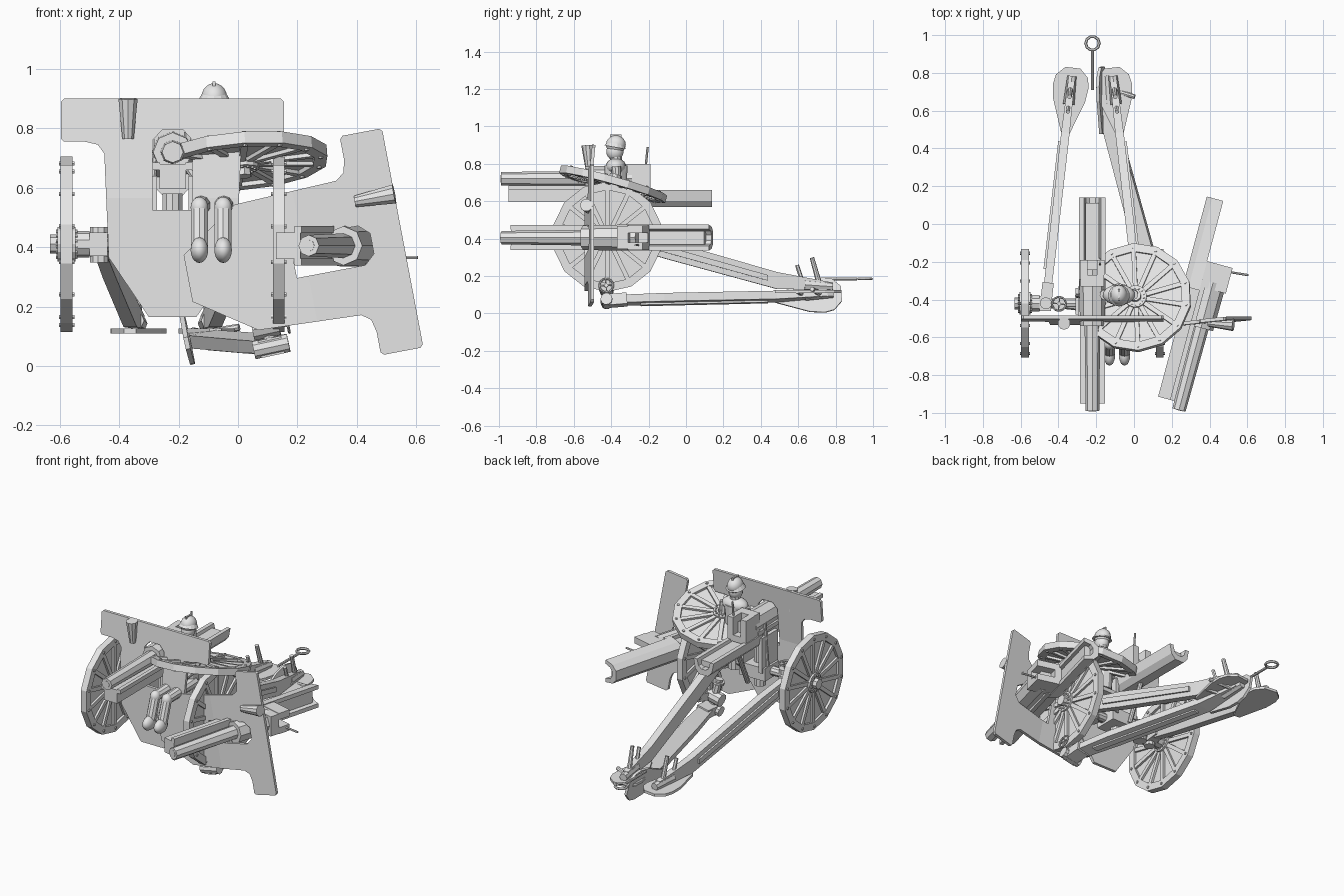
import bpy, bmesh, math
from mathutils import Matrix, Vector

if "Cube" in bpy.data.objects:
    bpy.data.objects.remove(bpy.data.objects["Cube"])

grey = bpy.data.materials.new("plain grey")
grey.diffuse_color = (0.8, 0.8, 0.8, 1)
grey.use_nodes = True
grey.node_tree.nodes["Principled BSDF"].inputs["Base Color"].default_value = grey.diffuse_color
T = Matrix.Translation
I = Matrix.Identity(4)
C = -0.22                      # centre line of the standing carriage


def frame(o, Y, Z):
    """Placement from an origin, a y direction and a rough up direction."""
    Y = Vector(Y).normalized()
    X = Y.cross(Vector(Z)).normalized()
    return T(o) @ Matrix((X, Y, X.cross(Y))).transposed().to_4x4()


def obj(name, bm, M=I, smooth=False):
    bmesh.ops.recalc_face_normals(bm, faces=bm.faces)
    me = bpy.data.meshes.new(name)
    bm.to_mesh(me)
    bm.free()
    me.materials.append(grey)
    for p in me.polygons:
        p.use_smooth = smooth
    o = bpy.data.objects.new(name, me)
    bpy.context.collection.objects.link(o)
    o.matrix_world = M
    return o


def add_box(bm, lo, hi, M=I):
    lo, hi = Vector(lo), Vector(hi)
    bmesh.ops.create_cube(bm, size=1, matrix=M @ T((lo + hi) / 2) @ Matrix.Diagonal((*(hi - lo), 1)))


def add_cyl(bm, p0, p1, r, r2=None, n=10):
    p0, p1 = Vector(p0), Vector(p1)
    d = p1 - p0
    R = d.to_track_quat('Z', 'Y').to_matrix().to_4x4()
    bmesh.ops.create_cone(bm, cap_ends=True, segments=n, radius1=r, radius2=r if r2 is None else r2,
                          depth=d.length, matrix=T((p0 + p1) / 2) @ R)


def box(name, lo, hi, M=I):
    bm = bmesh.new()
    add_box(bm, lo, hi)
    return obj(name, bm, M)


def cyl(name, p0, p1, r, r2=None, n=10, M=I):
    bm = bmesh.new()
    add_cyl(bm, p0, p1, r, r2, n)
    return obj(name, bm, M)


def add_prism(bm, pts, thick):
    f = bm.faces.new([bm.verts.new(p) for p in pts])
    r = bmesh.ops.extrude_face_region(bm, geom=[f])
    bmesh.ops.translate(bm, vec=thick, verts=[v for v in r['geom'] if isinstance(v, bmesh.types.BMVert)])


def beam(name, stations, M=I):
    """Tapered beam; each station is (x, y, z, width, height)."""
    bm = bmesh.new()
    rings = [[bm.verts.new((x + sx * w / 2, y, z + sz * h / 2))
              for sx, sz in ((-1, -1), (1, -1), (1, 1), (-1, 1))] for x, y, z, w, h in stations]
    for a, b in zip(rings, rings[1:]):
        for i in range(4):
            j = (i + 1) % 4
            bm.faces.new((a[i], a[j], b[j], b[i]))
    bm.faces.new(rings[0])
    bm.faces.new(rings[-1])
    return obj(name, bm, M)


def ball(name, c, s, seg=14):
    bm = bmesh.new()
    bmesh.ops.create_uvsphere(bm, u_segments=seg, v_segments=10, radius=1,
                              matrix=T(c) @ Matrix.Diagonal((*s, 1)))
    return obj(name, bm, I, True)


def lathe_ring(bm, prof, n):
    ring = [[bm.verts.new((r * math.cos(a), r * math.sin(a), z)) for r, z in prof]
            for a in (math.tau * i / n for i in range(n))]
    m = len(prof)
    for i in range(n):
        a, b = ring[i], ring[(i + 1) % n]
        for k in range(m):
            bm.faces.new((a[k], b[k], b[(k + 1) % m], a[(k + 1) % m]))


def torus(name, M, R, r, n=16):
    bm = bmesh.new()
    lathe_ring(bm, [(R + r * math.cos(k * math.tau / 6), r * math.sin(k * math.tau / 6)) for k in range(6)], n)
    return obj(name, bm, M)


def wheel(name, M, n=14):
    bm = bmesh.new()
    lathe_ring(bm, [(0.25, -0.02), (0.295, -0.02), (0.295, 0.02), (0.25, 0.02)], n)
    add_cyl(bm, (0, 0, -0.005), (0, 0, 0.005), 0.255, n=n)
    add_cyl(bm, (0, 0, -0.03), (0, 0, 0.03), 0.06, n=n)
    add_cyl(bm, (0, 0, -0.055), (0, 0, 0.055), 0.032, n=8)
    for a in (math.tau * i / n for i in range(n)):
        add_box(bm, (0.05, -0.012, -0.018), (0.255, 0.012, 0.018), Matrix.Rotation(a, 4, 'Z'))
        for R, h, r in ((0.272, 0.026, 0.008), (0.045, 0.036, 0.006)):
            c, s = R * math.cos(a), R * math.sin(a)
            add_cyl(bm, (c, s, -h), (c, s, h), r, n=6)
    obj(name, bm, M)


def hand_wheel(name, M):
    torus(name, M, 0.037, 0.005)
    for d in ((0.037, 0, 0), (0, 0.037, 0)):
        cyl(name + "_spoke", [-k for k in d], d, 0.004, None, 6, M)


def shield(name, M):
    bm = bmesh.new()
    half = [(0, 0), (0.08, 0), (0.215, 0.2), (0.23, 0.55), (0.252, 0.58), (0.295, 0.59), (0.365, 0.59),
            (0.375, 0.60), (0.375, 0.725), (0.365, 0.735), (0, 0.735), (0, 0.63), (0.035, 0.63),
            (0.067, 0.595), (0.067, 0.36), (0, 0.36)]
    for s in (-1, 1):
        add_prism(bm, [(s * x, -0.009, z) for x, z in half], (0, 0.018, 0))
    # upper part leans back
    bmesh.ops.bisect_plane(bm, geom=bm.verts[:] + bm.edges[:] + bm.faces[:],
                           plane_co=(0, 0, 0.4), plane_no=(0, 0, 1))
    for v in bm.verts:
        v.co.y += -0.018 + 0.033 * max(0, (v.co.z - 0.4) / 0.335)
    obj(name, bm, M)
    # flared sight groove at the top edge
    cyl(name + "_sight_groove", (-0.15, -0.008, 0.6), (-0.15, -0.018, 0.735), 0.02, 0.034, 10, M)


def gun(name, M):
    # barrel starts at the local origin and runs back along y
    cyl(name + "_tube", (0, 0, 0), (0, 0.75, 0), 0.036, 0.045, 8, M)
    cyl(name + "_muzzle_bore", (0, -0.002, 0), (0, 0.01, 0), 0.02, None, 8, M)
    cyl(name + "_sleeve", (0, 0.45, 0), (0, 0.70, 0), 0.066, 0.07, 8, M)
    box(name + "_front_cradle", (-0.045, 0.04, -0.125), (0.045, 0.68, -0.04), M)
    for s in (-1, 1):
        box(name + "_cradle_rail", (s * 0.055 - 0.012, 0.04, -0.06), (s * 0.055 + 0.012, 0.68, -0.035), M)
    bm = bmesh.new()
    u = [(-0.07, -0.06), (-0.058, -0.12), (-0.03, -0.15), (0.03, -0.15), (0.058, -0.12), (0.07, -0.06),
         (0.045, -0.06), (0.035, -0.1), (0.015, -0.115), (-0.015, -0.115), (-0.035, -0.1), (-0.045, -0.06)]
    add_prism(bm, [(x, 0.64, z) for x, z in u], (0, 0.49, 0))
    obj(name + "_rear_trough", bm, M)
    box(name + "_trough_slide", (-0.036, 0.64, -0.11), (0.036, 1.10, -0.075), M)
    # breech with open rear notch
    box(name + "_breech_body", (-0.062, 0.66, -0.07), (0.062, 0.72, 0.08), M)
    for s in (-1, 1):
        box(name + "_breech_cheek", (s * 0.045 - 0.02, 0.72, -0.07), (s * 0.045 + 0.02, 0.80, 0.08), M)
    box(name + "_breech_base", (-0.062, 0.72, -0.07), (0.062, 0.80, -0.03), M)
    cyl(name + "_breech_lever", (0.04, 0.775, 0.07), (0.04, 0.785, 0.17), 0.006, None, 6, M)


def trail(name, M, s):
    # sloping leg from the hinge down to the spade
    beam(name + "_beam", [(0, 0.0, 0.29, 0.042, 0.08), (0, 0.25, 0.225, 0.045, 0.1), (0, 0.85, 0.058, 0.045, 0.09),
                          (0, 1.12, 0.03, 0.035, 0.045)], M)
    beam(name + "_side_panel", [(s * 0.026, 0.12, 0.26, 0.014, 0.035), (s * 0.026, 0.8, 0.072, 0.014, 0.03)], M)
    box(name + "_hinge", (-0.03, -0.08, 0.25), (0.03, 0.05, 0.33), M)
    cyl(name + "_hinge_pin", (0, -0.06, 0.23), (0, -0.06, 0.35), 0.032, None, 10, M)
    # knuckle, stub arm and hand wheel beside the hinge
    k = -s * 0.07
    cyl(name + "_knuckle", (k, -0.055, 0.24), (k, -0.055, 0.33), 0.04, None, 10, M)
    cyl(name + "_stub_arm", (0, -0.055, 0.29), (-s * 0.19, -0.055, 0.29), 0.024, None, 8, M)
    cyl(name + "_stub_flange", (-s * 0.16, -0.055, 0.29), (-s * 0.175, -0.055, 0.29), 0.036, None, 10, M)
    cyl(name + "_hand_wheel_shaft", (k, -0.055, 0.3), (k, -0.055, 0.365), 0.01, None, 8, M)
    hand_wheel(name + "_hand_wheel", M @ T((k, -0.055, 0.36)))
    # spade
    bm = bmesh.new()
    half = [(0.02, 0.84), (0.085, 1.02), (0.095, 1.10), (0.085, 1.15), (0.04, 1.195)]
    out = half + [(-x, y) for x, y in reversed(half)]
    add_prism(bm, [(x, y, -0.008) for x, y in out], (0, 0, 0.016))
    obj(name + "_spade", bm, M)
    cyl(name + "_spade_mount", (0, 1.0, 0.035), (0, 1.15, 0.025), 0.03, 0.024, 8, M)
    cyl(name + "_tall_handle", (0, 1.08, 0.04), (0, 1.04, 0.18), 0.015, 0.012, 8, M)
    cyl(name + "_short_handle", (0, 0.99, 0.05), (0, 0.96, 0.14), 0.011, None, 6, M)


# wheels: two standing, one loose and lying tilted
for nm, s in (("left", -1), ("right", 1)):
    wheel(nm + "_wheel", T((C + s * 0.357, -0.42, 0.41)) @ Matrix.Rotation(math.pi / 2, 4, 'Y'))
tilt = Vector((-0.08, 0.28, 1)).to_track_quat('Z', 'Y').to_matrix().to_4x4()
wheel("loose_wheel", T((0.01, -0.39, 0.69)) @ tilt)

# shields: one upright, one loose and turned on its side
shield("shield", T((C, -0.508, 0.165)))
shield("loose_shield", frame((-0.168, -0.515, 0.295), (0, 1, 0), (0.983, 0, 0.186)))

# guns: one mounted, one loose and rolled over
gun("gun", T((C, -0.99, 0.72)))
a = math.radians(15)
gun("loose_gun", frame((0.238, -0.985, 0.405), (math.sin(a), math.cos(a), 0), (1, 0, 0)))

# trail legs: a splayed pair and a loose one on its side
yaw = math.atan2(0.13, 1.13)
trail("left_trail", T((-0.46, -0.36, 0.118)) @ Matrix.Rotation(-yaw, 4, 'Z'), -1)
trail("right_trail", T((0.02, -0.36, 0.118)) @ Matrix.Rotation(yaw, 4, 'Z'), 1)
trail("loose_trail", frame((-0.172, -0.36, 0.01), (0, 0.997, 0.08), (0.975, 0, 0.21)), 1)

# axle, brackets and saddle
cyl("axle", (C - 0.4, -0.42, 0.41), (C + 0.36, -0.42, 0.41), 0.028)
for s in (-1, 1):
    cyl("axle_collar", (C + s * 0.28, -0.42, 0.41), (C + s * 0.33, -0.42, 0.41), 0.045)
    box("axle_block", (C + s * 0.25 - 0.03, -0.46, 0.37), (C + s * 0.25 + 0.03, -0.38, 0.45))
    box("cradle_bracket", (C + s * 0.065 - 0.012, -0.49, 0.42), (C + s * 0.065 + 0.012, -0.33, 0.64))
box("saddle", (C - 0.09, -0.48, 0.37), (C + 0.09, -0.34, 0.45))
cyl("pivot_column", (C, -0.42, 0.3), (C, -0.42, 0.58), 0.035)
cyl("elevation_screw", (C, -0.3, 0.36), (C, -0.2, 0.58), 0.015)
cyl("sight_post", (-0.30, -0.38, 0.45), (-0.28, -0.38, 0.72), 0.012)

# towing eye
cyl("tow_bar", (C, 0.71, 0.185), (C, 0.915, 0.185), 0.008, None, 8)
torus("tow_eye", T((C, 0.957, 0.185)), 0.036, 0.008, 10)

# seated gunner
hx, hy = -0.08, -0.375
cyl("gunner_torso", (hx, hy, 0.55), (hx, hy, 0.79), 0.055, 0.062, 12)
ball("gunner_shoulders", (hx, hy, 0.785), (0.085, 0.055, 0.045))
cyl("gunner_neck", (hx, hy, 0.79), (hx, hy, 0.85), 0.032)
ball("gunner_head", (hx, hy - 0.005, 0.865), (0.04, 0.046, 0.048))
ball("helmet_dome", (hx, hy, 0.902), (0.045, 0.053, 0.05))
cyl("helmet_brim", (hx, hy - 0.004, 0.888), (hx, hy, 0.91), 0.058, 0.045, 14)
box("helmet_crest", (hx - 0.005, hy - 0.03, 0.93), (hx + 0.005, hy + 0.03, 0.957))
for s in (-1, 1):
    cyl("gunner_upper_arm", (hx + s * 0.075, hy, 0.785), (hx + s * 0.08, hy + 0.01, 0.67), 0.027, 0.022)
    cyl("gunner_forearm", (hx + s * 0.08, hy + 0.01, 0.67), (hx + s * 0.05, hy - 0.1, 0.62), 0.022, 0.018)
    lx = hx - 0.01 + s * 0.04
    cyl("gunner_thigh", (hx + s * 0.035, hy, 0.55), (lx, -0.63, 0.535), 0.036, 0.03)
    ball("gunner_knee", (lx, -0.635, 0.533), (0.031, 0.033, 0.036), 10)
    cyl("gunner_shin", (lx, -0.635, 0.535), (lx, -0.68, 0.40), 0.03, 0.03)
    ball("gunner_boot", (lx, -0.695, 0.39), (0.031, 0.056, 0.043), 10)
box("gunner_seat", (hx - 0.07, -0.44, 0.51), (hx + 0.07, -0.31, 0.535))
